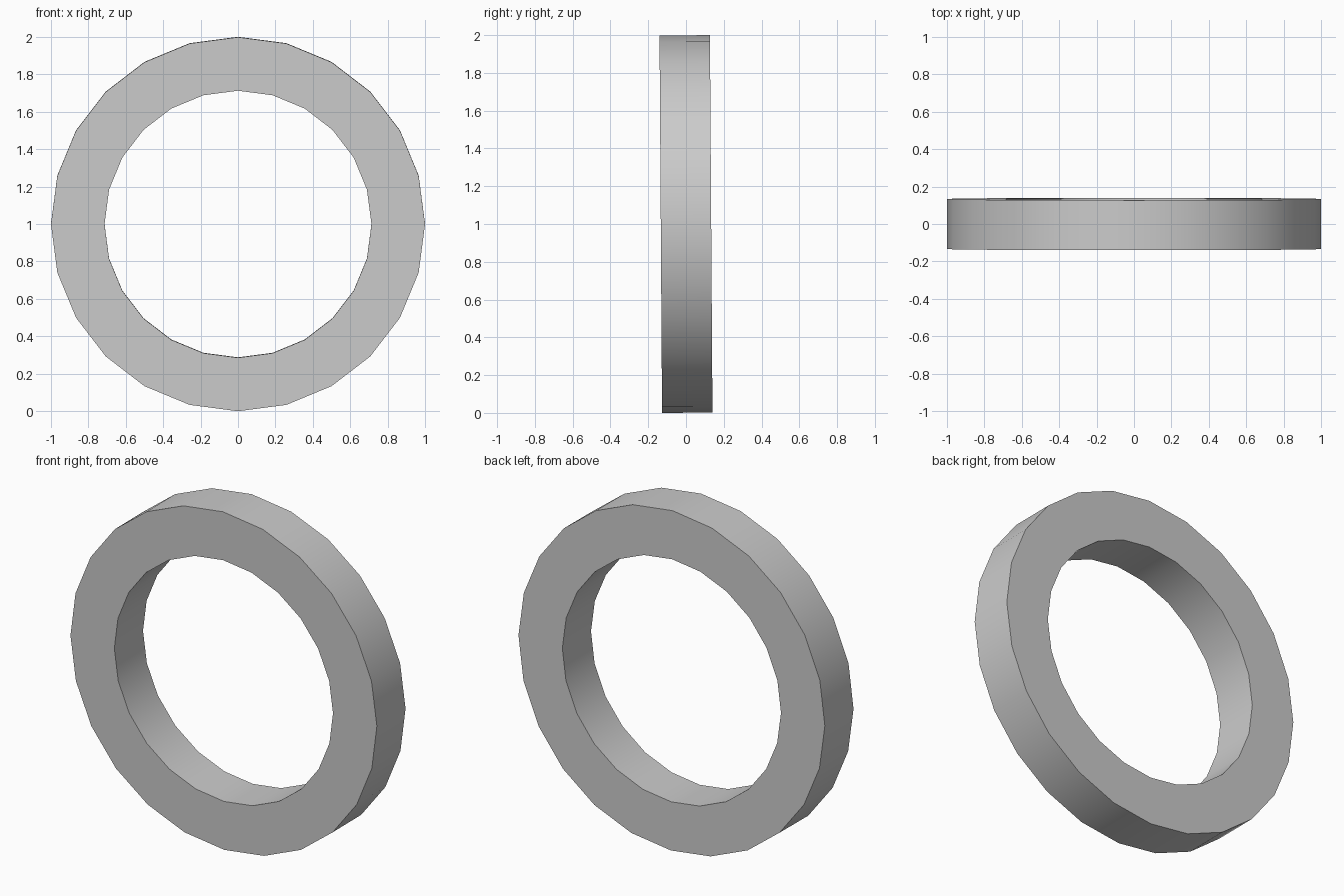
import bpy, bmesh
from math import sin, cos, tau
from mathutils import Matrix

if "Cube" in bpy.data.objects:
    bpy.data.objects.remove(bpy.data.objects["Cube"])

SIDES, OUTER, INNER, HALF, TILT = 24, 0.999, 0.713, 0.1335, 0.0067

bm = bmesh.new()
# rectangular ring section, swept around the y axis
section = [(OUTER, -HALF), (OUTER, HALF), (INNER, HALF), (INNER, -HALF)]
loops = [[bm.verts.new((r * sin(tau * i / SIDES), y, r * cos(tau * i / SIDES)))
          for r, y in section] for i in range(SIDES)]
for i in range(SIDES):
    a, b = loops[i], loops[(i + 1) % SIDES]
    for k in range(4):
        n = (k + 1) % 4
        bm.faces.new((a[k], a[n], b[n], b[k]))
bmesh.ops.recalc_face_normals(bm, faces=bm.faces)

# slight lean toward the front, then stand on the floor
bm.transform(Matrix.Translation((0, 0, 1)) @ Matrix.Rotation(TILT, 4, 'X'))
floor = min(v.co.z for v in bm.verts)
bmesh.ops.translate(bm, verts=bm.verts, vec=(0, 0, -floor))

mesh = bpy.data.meshes.new("flat_ring")
bm.to_mesh(mesh)
bm.free()
ring = bpy.data.objects.new("flat_ring", mesh)
bpy.context.collection.objects.link(ring)

# smooth round walls, crisp rims
bpy.context.view_layer.objects.active = ring
ring.select_set(True)
bpy.ops.object.shade_smooth_by_angle(angle=0.6)
